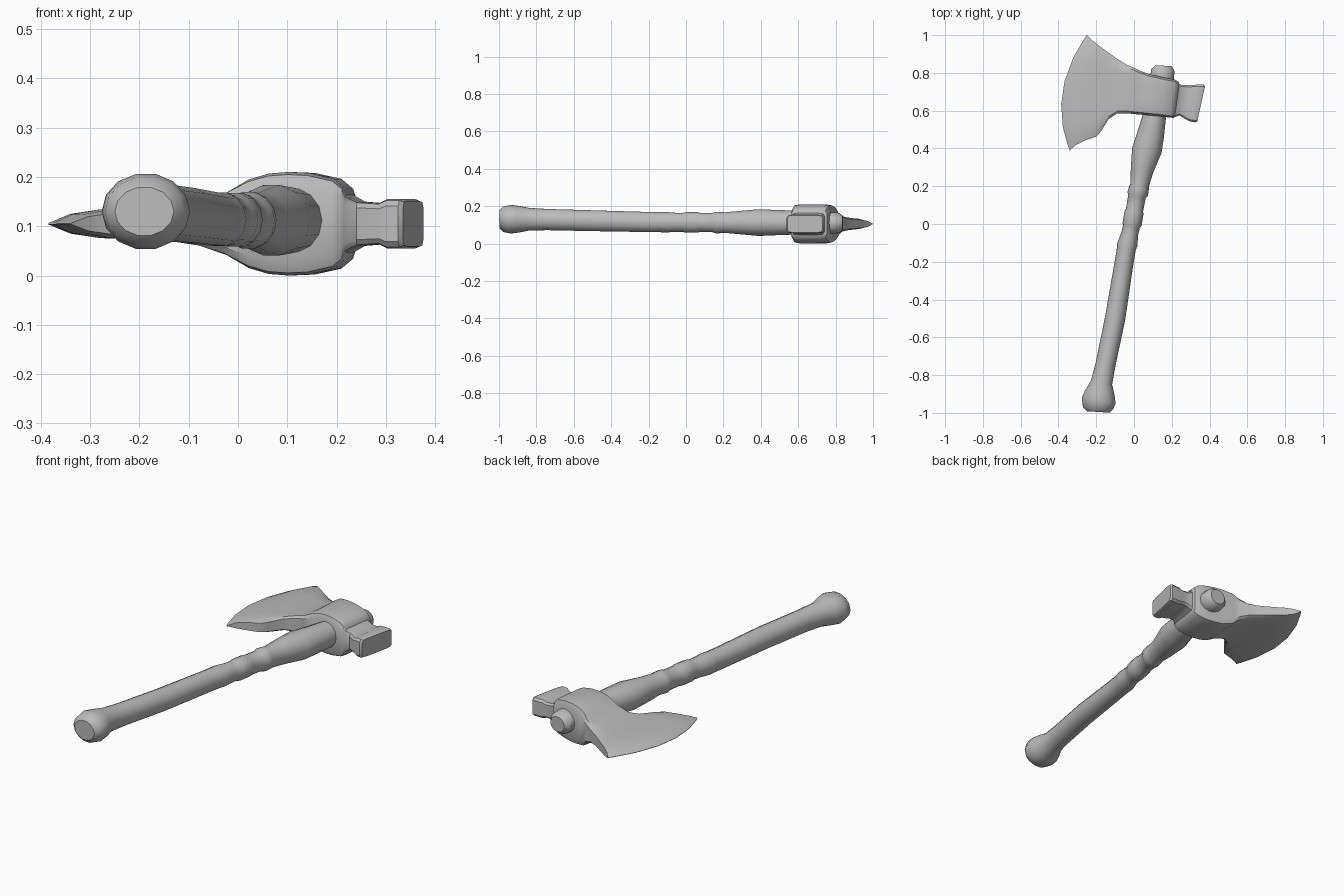
import bpy, bmesh, math
from mathutils import Vector

steel = bpy.data.materials.new("plain grey")
steel.diffuse_color = (0.5, 0.5, 0.5, 1)


def loft(name, rings, angle):
    """Skin a list of closed rings and cap both ends."""
    bm = bmesh.new()
    rows = [[bm.verts.new(p) for p in ring] for ring in rings]
    n = len(rows[0])
    for a, b in zip(rows, rows[1:]):
        for i in range(n):
            j = (i + 1) % n
            bm.faces.new((a[i], a[j], b[j], b[i]))
    bm.faces.new(rows[0])
    bm.faces.new(rows[-1])
    bmesh.ops.recalc_face_normals(bm, faces=bm.faces)
    mesh = bpy.data.meshes.new(name)
    bm.to_mesh(mesh)
    bm.free()
    obj = bpy.data.objects.new(name, mesh)
    bpy.context.collection.objects.link(obj)
    mesh.materials.append(steel)
    bpy.ops.object.select_all(action='DESELECT')
    obj.select_set(True)
    bpy.context.view_layer.objects.active = obj
    bpy.ops.object.shade_smooth_by_angle(angle=math.radians(angle))
    return obj


# Handle: centre x, y, centre z, width radius, height radius
stations = [
    (-.19, -.995, .13, .06, .05), (-.19, -.975, .13, .08, .07),
    (-.187, -.935, .13, .091, .078), (-.18, -.89, .13, .078, .072),
    (-.172, -.84, .13, .057, .062), (-.15, -.74, .128, .053, .058),
    (-.10, -.5, .122, .054, .057), (-.052, -.2, .115, .05, .055),
    (-.04, -.13, .114, .05, .055), (-.036, -.11, .114, .054, .056),
    (-.022, -.05, .113, .045, .052), (-.014, -.015, .113, .045, .052),
    (-.01, 0, .113, .051, .056), (0, .06, .113, .051, .056),
    (.003, .075, .113, .046, .052), (.016, .145, .112, .047, .053),
    (.02, .16, .112, .055, .059), (.026, .19, .112, .053, .058),
    (.03, .205, .112, .049, .056), (.042, .28, .112, .06, .063),
    (.068, .39, .112, .079, .073), (.085, .46, .112, .073, .07),
    (.108, .57, .112, .062, .066), (.15, .78, .11, .063, .058),
    (.152, .815, .11, .062, .056), (.156, .838, .11, .042, .04),
]
SIDES = 14
rings = []
for x, y, z, rw, rh in stations:
    across = Vector((.985, -.17, 0))
    if y < -.95 or y > .8:
        across = Vector((1, -.06, 0))
    ring = []
    for i in range(SIDES):
        a = 2 * math.pi * i / SIDES
        ring.append(Vector((x, y, z)) + across * rw * math.cos(a)
                    + Vector((0, 0, rh * math.sin(a))))
    rings.append(ring)
loft("handle", rings, 40)

# Head: bottom x, bottom y, top x, top y, forward bow, half thickness
columns = [
    (-.34, .39, -.25, 1.0, -.085, .001), (-.305, .42, -.225, .975, -.07, .02),
    (-.26, .442, -.19, .948, -.05, .029), (-.2, .462, -.15, .918, -.03, .032),
    (-.175, .49, -.12, .897, -.015, .034), (-.135, .555, -.09, .875, 0, .037),
    (-.09, .585, -.04, .845, 0, .044), (-.03, .585, 0, .827, 0, .063),
    (.02, .58, .03, .812, 0, .09), (.06, .577, .075, .795, 0, .102),
    (.1, .573, .11, .787, 0, .105), (.14, .57, .16, .775, 0, .103),
    (.19, .563, .215, .765, 0, .091), (.21, .562, .235, .755, 0, .074),
    (.215, .565, .24, .74, 0, .058), (.24, .575, .262, .735, 0, .045),
    (.285, .548, .295, .735, 0, .042), (.3, .542, .315, .737, 0, .05),
    (.325, .538, .368, .738, 0, .05), (.335, .543, .376, .73, 0, .046),
]
# Position along each column and share of the full thickness there
profile = [(0, .72), (.05, .95), (.2, 1), (.4, 1), (.6, 1), (.8, 1), (.95, .95), (1, .72)]
MID = .105
rings = []
for bx, by, tx, ty, bow, t in columns:
    def point(v, k):
        return Vector((bx + (tx - bx) * v + 4 * bow * v * (1 - v),
                       by + (ty - by) * v, MID + k * t))
    rings.append([point(v, k) for v, k in profile]
                 + [point(v, -k) for v, k in reversed(profile)])
loft("axe_head", rings, 35)
